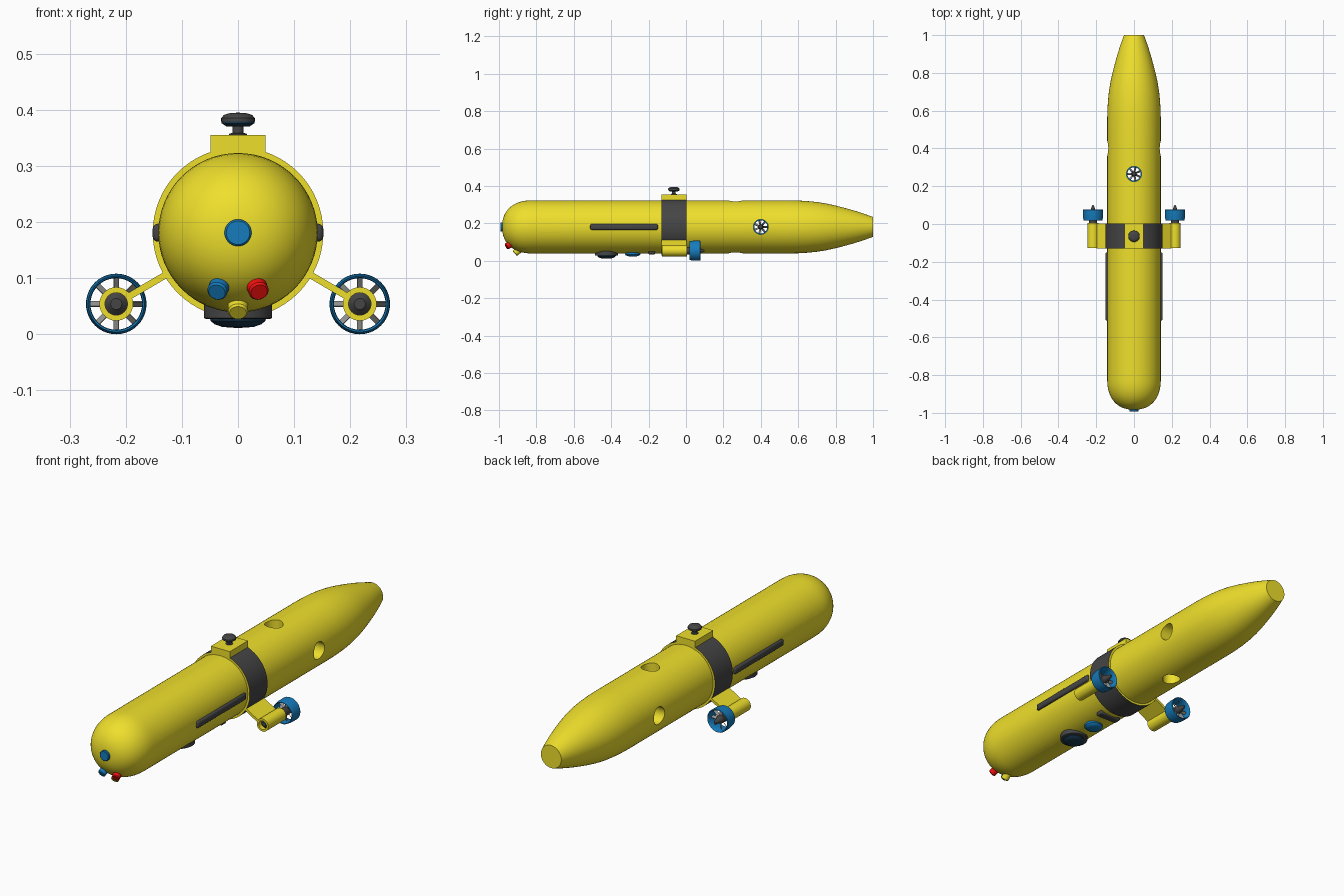
import bpy, bmesh, math
from mathutils import Vector, Matrix

if "Cube" in bpy.data.objects:
    bpy.data.objects.remove(bpy.data.objects["Cube"])

def material(name, rgb):
    m = bpy.data.materials.new(name)
    m.diffuse_color = (*rgb, 1)
    m.use_nodes = True
    m.node_tree.nodes["Principled BSDF"].inputs["Base Color"].default_value = m.diffuse_color
    return m

YELLOW = material("yellow", (0.86, 0.74, 0.025))
BLUE = material("blue", (0.008, 0.2, 0.5))
DARK = material("dark_grey", (0.06, 0.06, 0.062))
NAVY = material("navy", (0.01, 0.04, 0.075))
RED = material("red", (0.9, 0.005, 0.005))
STEEL = material("steel", (0.3, 0.3, 0.29))
AXIS_Z = 0.181          # hull centre line
R = 0.142               # hull radius

def finish(name, bm, mat, angle=35):
    bmesh.ops.recalc_face_normals(bm, faces=bm.faces)
    me = bpy.data.meshes.new(name)
    bm.to_mesh(me)
    bm.free()
    me.materials.append(mat)
    ob = bpy.data.objects.new(name, me)
    bpy.context.collection.objects.link(ob)
    bpy.ops.object.select_all(action='DESELECT')
    ob.select_set(True)
    bpy.context.view_layer.objects.active = ob
    bpy.ops.object.shade_smooth_by_angle(angle=math.radians(angle))
    return ob

def frame(loc, axis):
    return Matrix.Translation(loc) @ Vector(axis).to_track_quat('Z', 'Y').to_matrix().to_4x4()

def lathe(name, profile, loc, axis, mat, segs=32, ring=False):
    """Spin (radius, height) points round an axis; ring closes the profile."""
    bm = bmesh.new()
    vs = [bm.verts.new((r, 0, h)) for r, h in profile]
    n = len(vs)
    es = [bm.edges.new((vs[i], vs[(i + 1) % n])) for i in range(n if ring else n - 1)]
    bmesh.ops.spin(bm, geom=vs + es, cent=(0, 0, 0), axis=(0, 0, 1),
                   angle=2 * math.pi, steps=segs, use_merge=True)
    bmesh.ops.remove_doubles(bm, verts=bm.verts, dist=1e-5)
    bm.transform(frame(loc, axis))
    return finish(name, bm, mat)

def tube(name, r_out, r_in, h0, h1, loc, axis, mat, segs=32):
    return lathe(name, [(r_out, h0), (r_out, h1), (r_in, h1), (r_in, h0)], loc, axis, mat, segs, True)

def box(name, lo, hi, mat, bevel=0.0, matrix=Matrix()):
    lo, hi = Vector(lo), Vector(hi)
    bm = bmesh.new()
    bmesh.ops.create_cube(bm, size=1)
    for v in bm.verts:
        v.co = (lo + hi) / 2 + Vector(a * b for a, b in zip(v.co, hi - lo))
    if bevel:
        bmesh.ops.bevel(bm, geom=bm.edges[:], offset=bevel, segments=3, profile=0.5, affect='EDGES')
    bm.transform(matrix)
    return finish(name, bm, mat)

def blades(name, r0, r1, count, loc, axis, mat):
    """Pitched flat blades round a hub."""
    bm = bmesh.new()
    for i in range(count):
        m = (Matrix.Rotation(2 * math.pi * i / count, 4, 'Z')
             @ Matrix.Translation(((r0 + r1) / 2, 0, 0))
             @ Matrix.Rotation(math.radians(50), 4, 'X')
             @ Matrix.Diagonal((r1 - r0, 0.014, 0.002, 1)))
        bmesh.ops.create_cube(bm, size=1, matrix=m)
    bm.transform(frame(loc, axis))
    return finish(name, bm, mat)

# hull: blunt nose, straight body, tapering tail with a flat end
profile = []
for i in range(17):
    a = math.pi / 2 * i / 16
    profile.append((R * math.sin(a) ** (2 / 2.3), -0.82 - 0.163 * math.cos(a) ** (2 / 2.3)))
profile[0] = (0, -0.983)
profile += [(R, y) for y in (-0.79, -0.66, -0.52, 0.0, 0.2, 0.33, 0.47, 0.55)]
profile += [(0.141, 0.60), (0.138, 0.65), (0.133, 0.70), (0.125, 0.75), (0.114, 0.80),
            (0.101, 0.85), (0.087, 0.90), (0.071, 0.95), (0.053, 1.0), (0, 1.0)]
hull = lathe("hull", profile, (0, 0, AXIS_Z), (0, 1, 0), YELLOW, 64)

# tunnel thrusters: two vertical, two sideways
TUNNELS = [(-0.59, (0, 0, 1)), (0.265, (0, 0, 1)), (-0.73, (1, 0, 0)), (0.40, (1, 0, 0))]
for i, (y, axis) in enumerate(TUNNELS):
    c = (0, y, AXIS_Z)
    cutter = lathe("tunnel_cutter", [(0, -0.3), (0.04, -0.3), (0.04, 0.3), (0, 0.3)], c, axis, YELLOW, 40)
    cutter.hide_render = True
    mod = hull.modifiers.new("tunnel", 'BOOLEAN')
    mod.operation, mod.solver, mod.object = 'DIFFERENCE', 'EXACT', cutter
    bpy.ops.object.select_all(action='DESELECT')
    hull.select_set(True)
    bpy.context.view_layer.objects.active = hull
    # keep the cut ahead of the smoothing step
    bpy.ops.object.modifier_move_to_index(modifier=mod.name, index=0)
    bpy.ops.object.modifier_apply(modifier=mod.name)
    bpy.data.objects.remove(cutter, do_unlink=True)
    tube(f"tunnel_ring_{i}", 0.0405, 0.035, -0.025, 0.025, c, axis, BLUE)
    lathe(f"tunnel_hub_{i}", [(0, -0.03), (0.01, -0.025), (0.014, -0.015), (0.014, 0.015), (0.01, 0.025), (0, 0.03)],
          c, axis, DARK, 20)
    blades(f"tunnel_blades_{i}", 0.012, 0.037, 7, c, axis, STEEL)
bpy.ops.object.select_all(action='DESELECT')
hull.select_set(True)
bpy.context.view_layer.objects.active = hull
bpy.ops.object.shade_smooth_by_angle(angle=math.radians(35))

# clamp band: yellow edges, dark outer face
band = tube("clamp_band", 0.152, 0.139, -0.13, 0.002, (0, 0, AXIS_Z), (0, 1, 0), YELLOW, 64)
band.data.materials.append(DARK)
for p in band.data.polygons:
    if abs(p.normal.y) < 0.5:
        p.material_index = 1

# antenna on its mounting block
box("antenna_block", (-0.049, -0.131, 0.30), (0.049, 0.003, 0.355), YELLOW)
A = (0, -0.065, 0)
lathe("antenna_stem", [(0, 0.35), (0.016, 0.35), (0.016, 0.357), (0.01, 0.359), (0.01, 0.376), (0, 0.376)], A, (0, 0, 1), DARK, 24)
lathe("antenna_base", [(0, 0.370), (0.02, 0.370), (0.029, 0.376), (0.029, 0.380), (0, 0.380)], A, (0, 0, 1), NAVY)
lathe("antenna_cap", [(0, 0.379), (0.030, 0.379), (0.030, 0.385), (0.025, 0.391), (0.015, 0.394), (0, 0.395)], A, (0, 0, 1), DARK)

# nose lens and the three probes below it
lathe("nose_lens", [(0, -0.02), (0.024, -0.02), (0.024, 0.011), (0.021, 0.014), (0, 0.014)],
      (0, -0.979, AXIS_Z), (0, -1, 0), BLUE)
for name, c, d, m in [("left_probe", (-0.034, -0.946, 0.084), (-0.2, -0.85, -0.5), BLUE),
                      ("right_probe", (0.034, -0.946, 0.084), (0.2, -0.85, -0.5), RED),
                      ("lower_probe", (0, -0.902, 0.05), (0, -0.75, -0.66), YELLOW)]:
    lathe(name, [(0, -0.03), (0.018, -0.03), (0.018, 0.014), (0.015, 0.018), (0, 0.018)], c, d, m, 24)

# belly sonar domes and sensor bar
D = (0, 0, -1)
lathe("sonar_body", [(0, -0.075), (0.061, -0.075), (0.061, -0.029), (0.056, -0.027), (0, -0.027)], (0, -0.425, 0), D, DARK, 40)
lathe("sonar_dome", [(0.05, -0.03), (0.049, -0.024), (0.042, -0.018), (0.028, -0.013), (0, -0.011)], (0, -0.425, 0), D, NAVY, 40)
lathe("small_dome", [(0, -0.065), (0.041, -0.065), (0.041, -0.034), (0.036, -0.028), (0.022, -0.024), (0, -0.022)], (0, -0.285, 0), D, BLUE, 40)
box("belly_bar", (-0.055, -0.2, 0.034), (0.055, -0.165, 0.07), DARK, 0.005)

# both sides: strip, strut, pod and ducted propeller
for side, s in (("left", -1), ("right", 1)):
    box(f"{side}_side_strip", (min(s * 0.13, s * 0.152), -0.512, 0.165),
        (max(s * 0.13, s * 0.152), -0.15, 0.197), DARK, 0.009)
    c = Vector((s * 0.217, 0, 0.054))
    a, b = Vector((s * 0.12, 0, 0.111)), Vector((s * 0.195, 0, 0.067))
    slope = Matrix.Translation((a + b) / 2) @ Matrix.Rotation(math.atan2(a.z - b.z, b.x - a.x), 4, 'Y')
    h = (b - a).length / 2
    box(f"{side}_strut", (-h, -0.13, -0.006), (h, 0.002, 0.006), YELLOW, 0, slope)
    tube(f"{side}_pod", 0.030, 0.020, -0.128, 0.005, c, (0, 1, 0), YELLOW)
    lathe(f"{side}_motor", [(0, -0.118), (0.01, -0.118), (0.0202, -0.108), (0.0202, 0.02), (0.018, 0.06),
                            (0.012, 0.075), (0.008, 0.09), (0.004, 0.098), (0, 0.1)], c, (0, 1, 0), DARK, 24)
    lathe(f"{side}_duct", [(0.050, 0.018), (0.0535, 0.04), (0.054, 0.075), (0.051, 0.078),
                           (0.047, 0.072), (0.046, 0.04), (0.047, 0.02)], c, (0, 1, 0), BLUE, 40, True)
    blades(f"{side}_propeller", 0.015, 0.047, 8, c + Vector((0, 0.05, 0)), (0, 1, 0), STEEL)
